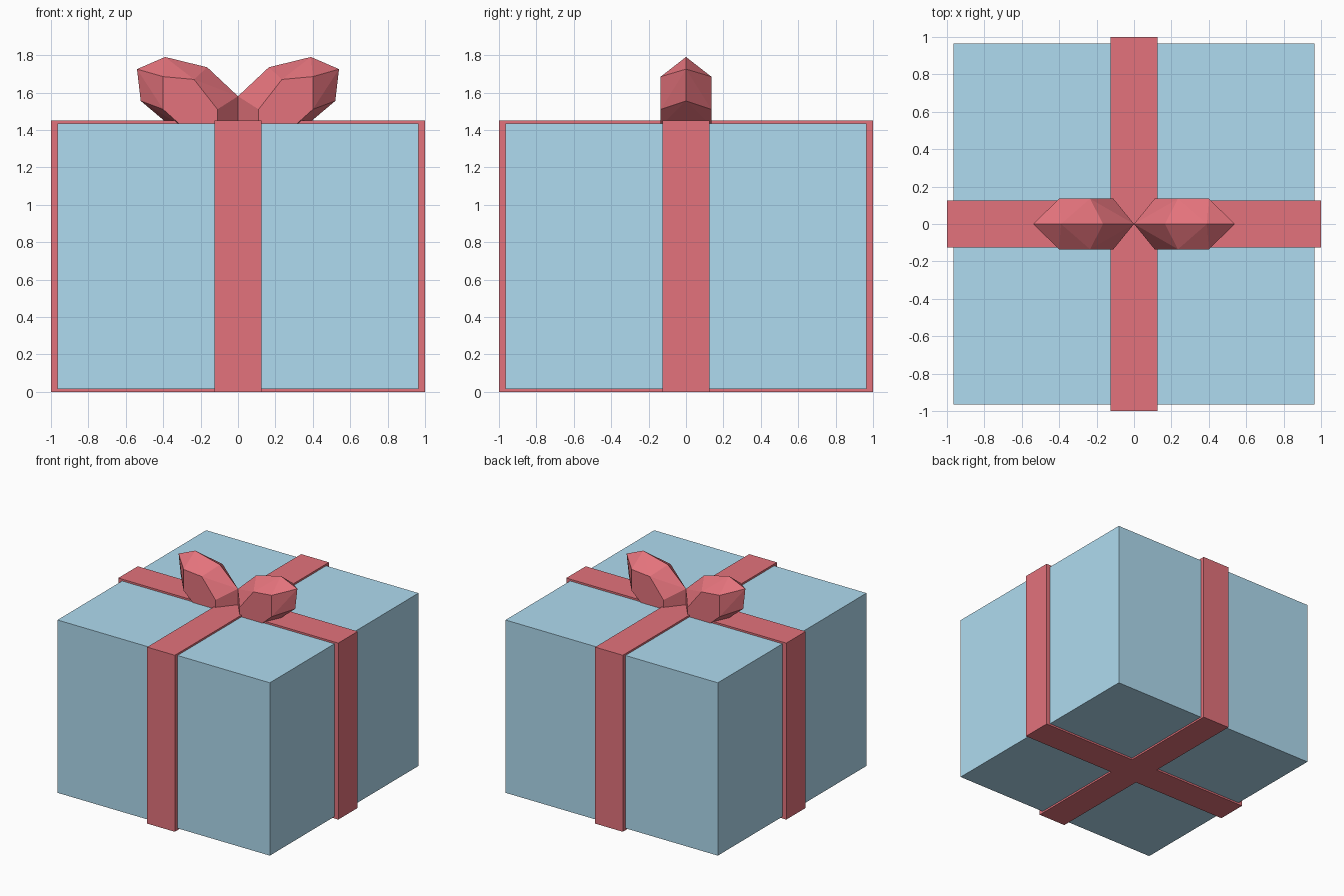
import bpy, bmesh

if "Cube" in bpy.data.objects:
    bpy.data.objects.remove(bpy.data.objects["Cube"])

def material(name, rgb):
    m = bpy.data.materials.new(name)
    m.diffuse_color = (*rgb, 1)
    m.use_nodes = True
    m.node_tree.nodes["Principled BSDF"].inputs["Base Color"].default_value = m.diffuse_color
    return m

blue = material("blue paper", (0.43, 0.71, 0.87))
red = material("red ribbon", (0.77, 0.17, 0.20))

def block(name, x, y, z0, z1, mat):
    bpy.ops.mesh.primitive_cube_add(size=1, location=(0, 0, (z0 + z1) / 2))
    o = bpy.context.object
    o.name = name
    o.scale = (2 * x, 2 * y, z1 - z0)
    o.data.materials.append(mat)

# Wrapped box and two crossing ribbon bands
block("box", 0.965, 0.965, 0.015, 1.435, blue)
block("ribbon_across", 1, 0.126, 0, 1.45, red)
block("ribbon_along", 0.126, 1, 0, 1.45, red)

# Faceted bow loop: centre profile, shoulder and widest side points
centre = [(0, 1.58), (0.165, 1.735), (0.39, 1.79), (0.54, 1.725), (0.52, 1.555), (0.36, 1.42), (0, 1.42)]
side = [(0.11, 1.51), (0.235, 1.67), (0.40, 1.685), (0.40, 1.51), (0.30, 1.42), (0.11, 1.42)]

def bow_loop(name, s):
    bm = bmesh.new()
    for x, z in centre:
        bm.verts.new((s * x, 0, z))
    for y in (-0.135, 0.135):
        for x, z in side:
            bm.verts.new((s * x, y, z))
    bmesh.ops.convex_hull(bm, input=bm.verts)
    bmesh.ops.dissolve_limit(bm, angle_limit=0.02, verts=bm.verts, edges=bm.edges)
    bmesh.ops.recalc_face_normals(bm, faces=bm.faces)
    me = bpy.data.meshes.new(name)
    bm.to_mesh(me)
    bm.free()
    o = bpy.data.objects.new(name, me)
    bpy.context.collection.objects.link(o)
    me.materials.append(red)

bow_loop("bow_loop_right", 1)
bow_loop("bow_loop_left", -1)
